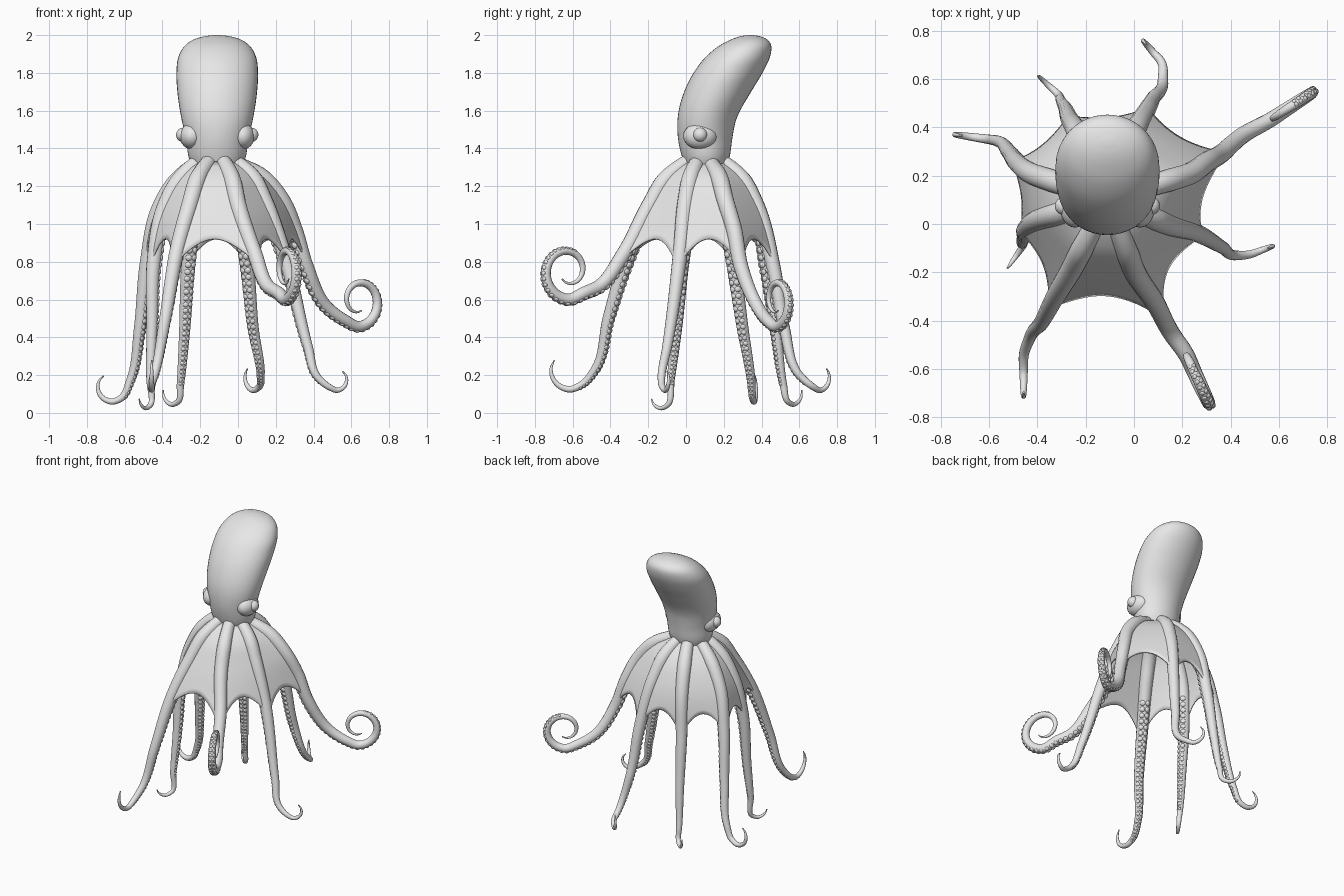
import bpy, bmesh, math
from mathutils import Vector, Matrix

if "Cube" in bpy.data.objects:
    bpy.data.objects.remove(bpy.data.objects["Cube"], do_unlink=True)

GREY = (0.8, 0.8, 0.8, 1)
skin = bpy.data.materials.new("soft_grey")
skin.use_nodes = True
skin.diffuse_color = GREY
skin.node_tree.nodes["Principled BSDF"].inputs["Base Color"].default_value = GREY
CX, CY = -0.11, 0.1


def finish(bm, name):
    bmesh.ops.recalc_face_normals(bm, faces=bm.faces)
    mesh = bpy.data.meshes.new(name)
    bm.to_mesh(mesh)
    bm.free()
    mesh.materials.append(skin)
    ob = bpy.data.objects.new(name, mesh)
    bpy.context.collection.objects.link(ob)
    bpy.ops.object.select_all(action="DESELECT")
    ob.select_set(True)
    bpy.context.view_layer.objects.active = ob
    bpy.ops.object.shade_smooth_by_angle(angle=math.radians(60))
    return ob


def spline(points, steps):
    """Smooth samples through unevenly spaced points of any dimension."""
    pts = [Vector(p) for p in points]
    pts = [2 * pts[0] - pts[1]] + pts + [2 * pts[-1] - pts[-2]]
    out = []
    for a, b, c, d in zip(pts, pts[1:], pts[2:], pts[3:]):
        la, lb, lc = (b - a).length, (c - b).length, (d - c).length
        m = ((b - a) * (lb / la) + (c - b) * (la / lb)) * (lb / (la + lb))
        n = ((c - b) * (lc / lb) + (d - c) * (lb / lc)) * (lb / (lb + lc))
        for i in range(steps):
            t = i / steps
            s = 1 - t
            out.append(b * (s * s * (1 + 2 * t)) + c * (t * t * (3 - 2 * t))
                       + m * (t * s * s) - n * (t * t * s))
    return out + [pts[-2]]


def skin_rings(bm, rings):
    """Bridge closed rings of points and cap both ends."""
    loops = [[bm.verts.new(p) for p in ring] for ring in rings]
    for a, b in zip(loops, loops[1:]):
        for i in range(len(a)):
            bm.faces.new((a[i - 1], a[i], b[i], b[i - 1]))
    bm.faces.new(loops[0][::-1])
    bm.faces.new(loops[-1])


def ring(centre, u, v, sides):
    turns = [k * math.tau / sides for k in range(sides)]
    return [centre + u * math.cos(a) + v * math.sin(a) for a in turns]


def ball(bm, centre, scale, rot=Matrix(), seg=24):
    m = Matrix.Translation(centre) @ rot @ Matrix.Diagonal((*scale, 1))
    bmesh.ops.create_uvsphere(bm, u_segments=seg, v_segments=seg // 2, radius=1, matrix=m)


# Head: elliptical slices (height, front, back, half width), leaning back
slices = [(1.27, 0.01, 0.2, 0.11), (1.35, -0.02, 0.23, 0.15), (1.45, -0.042, 0.245, 0.165),
          (1.55, -0.045, 0.265, 0.188), (1.7, -0.01, 0.345, 0.211), (1.8, 0.04, 0.405, 0.216),
          (1.88, 0.1, 0.443, 0.207), (1.94, 0.17, 0.452, 0.175), (1.975, 0.235, 0.432, 0.128),
          (1.993, 0.285, 0.395, 0.07), (2, 0.325, 0.355, 0.02)]
bm = bmesh.new()
skin_rings(bm, [ring(Vector((CX, (front + back) / 2, z)), Vector((half, 0, 0)),
                     Vector((0, (back - front) / 2, 0)), 40)
                for z, front, back, half in spline(slices, 5)])
finish(bm, "head")

# Eyes: a soft socket mound with a small eyeball on each side
for side, label in ((1, "left"), (-1, "right")):
    bm = bmesh.new()
    ball(bm, (CX + side * 0.135, 0.075, 1.465), (0.063, 0.09, 0.07))
    finish(bm, label + "_eye_socket")
    bm = bmesh.new()
    ball(bm, (CX + side * 0.18, 0.075, 1.472), (0.038, 0.038, 0.038))
    finish(bm, label + "_eyeball")

# Underside of the body and mouth
bm = bmesh.new()
ball(bm, (CX, CY, 1.28), (0.15, 0.14, 0.07))
ball(bm, (CX, CY, 1.21), (0.045, 0.045, 0.035))
finish(bm, "mouth_base")

paths = {}


def arm(name, heading, radius, sweep, *points):
    """Arm through the points, then a tightening upward curl; the last point is its lowest."""
    first, foot = Vector(points[0]), Vector(points[-1])
    out = (first - Vector((CX, CY, first.z))).normalized()
    root = Vector((CX, CY, 1.315)) + out * 0.12
    shoulder = root.lerp(first, 0.5) + Vector((0, 0, 0.035))
    inner = root.lerp(Vector((CX, CY, 1.385)), 0.45)
    ahead = Vector((math.cos(math.radians(heading)), math.sin(math.radians(heading)), 0))
    count = math.ceil(sweep / 30)
    curl = []
    for i in range(-1, count + 1):
        turn = sweep * i / count if i >= 0 else -40
        r, a = radius * (1 - 0.0016 * max(turn, 0)), math.radians(turn)
        curl.append(foot + ahead * r * math.sin(a) + Vector((0, 0, radius - r * math.cos(a))))
    path = spline([inner, root, shoulder, *points[:-1], *curl], 9)
    paths[name] = path

    lengths = [0]
    for a, b in zip(path, path[1:]):
        lengths.append(lengths[-1] + (b - a).length)
    bm = bmesh.new()
    rings, sucker = [], 0.5
    under = -out
    for i, p in enumerate(path):
        f = lengths[i] / lengths[-1]
        r = max(0.004, 0.051 * (1 - f) ** 0.52) * min(1, 0.75 + 2 * f)
        along = (path[min(i + 1, len(path) - 1)] - path[max(i - 1, 0)]).normalized()
        # carry the underside direction along the arm
        under = (under - under.dot(along) * along).normalized()
        across = along.cross(under)
        rings.append(ring(p, under * r, across * r, 14))
        # paired low suckers along the underside
        while lengths[i] >= sucker and f < 0.85:
            s = (sucker - lengths[i - 1]) / (lengths[i] - lengths[i - 1])
            c = path[i - 1].lerp(p, s)
            for side in (-1, 1):
                d = (under + side * 0.5 * across).normalized()
                rot = d.to_track_quat("Z", "Y").to_matrix().to_4x4()
                ball(bm, c + d * r * 0.93, (r * 0.46, r * 0.46, r * 0.24), rot, 10)
            sucker += r
    skin_rings(bm, rings)
    finish(bm, name)


# Arms in order around the body: heading, radius and sweep of the curl, then the path
arm("front_right_arm", -90, 0.11, 120, (-.255, -.18, 1.1), (-.32, -.29, .87),
    (-.385, -.41, .5), (-.435, -.48, .23), (-.457, -.62, .125))
arm("front_left_arm", -65, 0.15, 400, (0, -.19, 1.1), (.09, -.33, .84),
    (.16, -.46, .67), (.255, -.625, .6))
arm("side_left_arm", 20, 0.062, 140, (.14, 0, 1.12), (.24, -.03, .85),
    (.37, -.1, .35), (.42, -.13, .19), (.525, -.11, .12))
arm("back_left_arm", 33, 0.135, 380, (.235, .21, 1.12), (.3, .255, .97),
    (.36, .29, .78), (.47, .38, .56), (.64, .48, .457))
arm("back_inner_arm", 131, 0.075, 130, (0, .37, 1.1), (.05, .465, .76),
    (.08, .52, .45), (.12, .6, .2), (.08, .71, .12))
arm("back_right_arm", 137, 0.075, 90, (-.23, .37, 1.08), (-.265, .43, .76),
    (-.285, .48, .4), (-.305, .515, .15), (-.35, .57, .045))
arm("outer_right_arm", 172, 0.085, 140, (-.415, .205, 1.08), (-.48, .25, .8),
    (-.52, .3, .45), (-.57, .345, .17), (-.67, .36, .06))
arm("side_right_arm", -125, 0.07, 70, (-.39, .02, 1.08), (-.445, -.02, .8),
    (-.455, -.05, .45), (-.465, -.08, .18), (-.49, -.135, .025))


def at_height(path, z):
    for a, b in zip(path, path[1:]):
        if a.z >= z > b.z:
            return a.lerp(b, (a.z - z) / (a.z - b.z))
    return path[0]


# Webs: skin stretched between neighbouring arms, with an arched hem
names = list(paths)
for name, neighbour in zip(names, names[1:] + names[:1]):
    bm = bmesh.new()
    grid = []
    for i in range(17):
        t = i / 16
        arch = max(0, math.sin(math.pi * t))
        hem = 0.75 + 0.17 * arch ** 0.65
        column = []
        for j in range(15):
            z = 1.33 + (hem - 1.33) * j / 14
            p = at_height(paths[name], z).lerp(at_height(paths[neighbour], z), t)
            out = (p - Vector((CX, CY, p.z))).normalized()
            column.append(bm.verts.new(p + out * 0.018))
        grid.append(column)
    for a, b in zip(grid, grid[1:]):
        for j in range(14):
            bm.faces.new((a[j], a[j + 1], b[j + 1], b[j]))
    web = finish(bm, name.replace("arm", "web"))
    thick = web.modifiers.new("thickness", "SOLIDIFY")
    thick.thickness = 0.01
    thick.offset = 0
